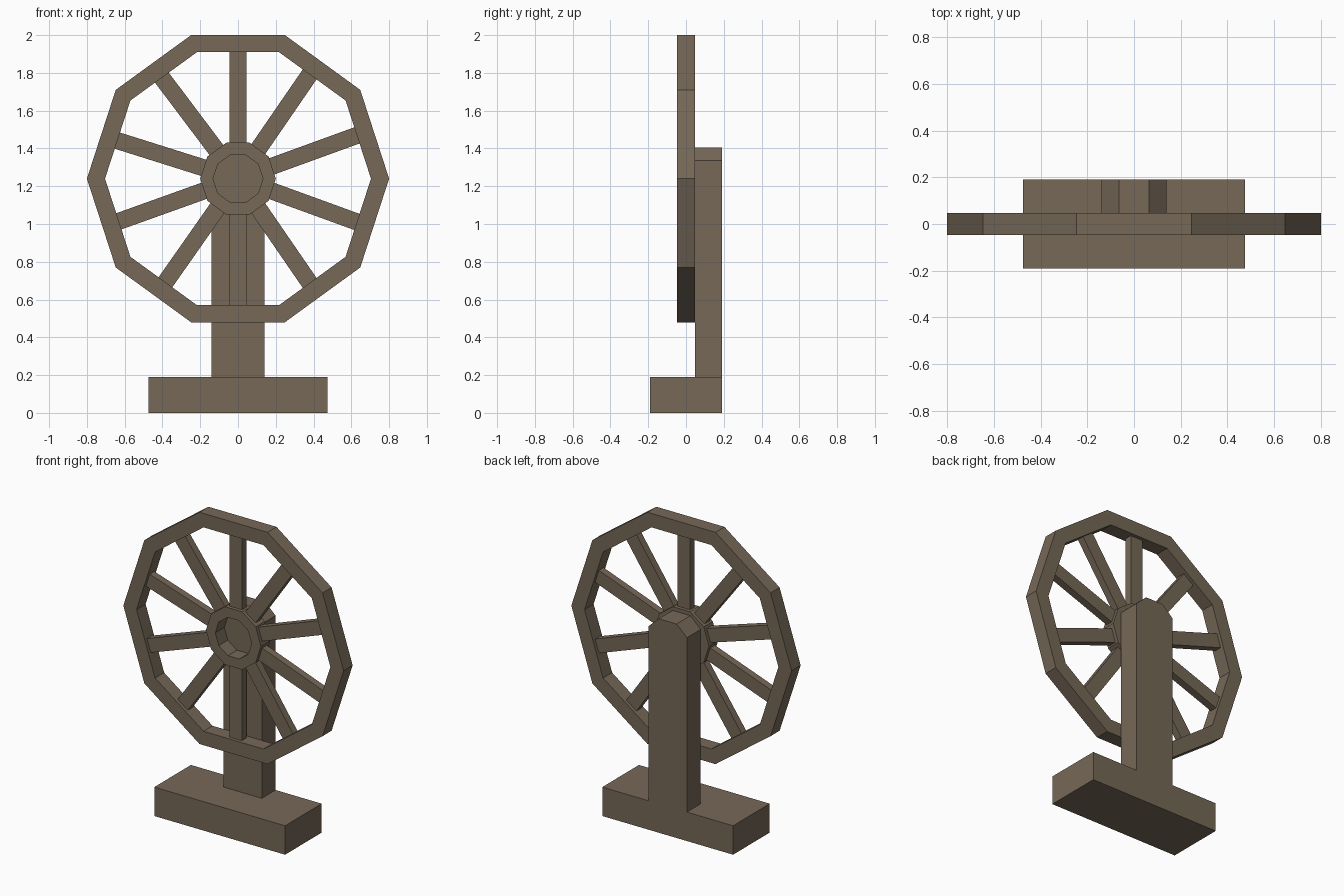
import bpy, bmesh, math
from mathutils import Matrix, Vector

if "Cube" in bpy.data.objects:
    bpy.data.objects.remove(bpy.data.objects["Cube"])

wood = bpy.data.materials.new("weathered_wood")
wood.diffuse_color = (0.18, 0.138, 0.095, 1)
wood.use_nodes = True
wood.node_tree.nodes["Principled BSDF"].inputs["Base Color"].default_value = wood.diffuse_color

AXLE_Z = 1.24      # wheel centre height
HALF = 0.047       # half thickness of wheel


def finish(bm, name):
    bmesh.ops.recalc_face_normals(bm, faces=bm.faces)
    mesh = bpy.data.meshes.new(name)
    bm.to_mesh(mesh)
    bm.free()
    mesh.materials.append(wood)
    obj = bpy.data.objects.new(name, mesh)
    bpy.context.collection.objects.link(obj)
    return obj


def box(name, lo, hi, matrix=Matrix()):
    lo, hi = Vector(lo), Vector(hi)
    size = hi - lo
    bm = bmesh.new()
    bmesh.ops.create_cube(bm, size=1, matrix=matrix @ Matrix.Translation((lo + hi) / 2)
                          @ Matrix.Diagonal((*size, 1)))
    return finish(bm, name)


def ring(name, r_out, r_in, sides=10):
    """Flat-sided ring around the axle, through-hole along y."""
    bm = bmesh.new()
    section = [(r_out, -HALF), (r_out, HALF), (r_in, HALF), (r_in, -HALF)]
    loops = []
    for i in range(sides):
        a = 2 * math.pi * i / sides
        loops.append([bm.verts.new((r * math.cos(a), y, AXLE_Z + r * math.sin(a)))
                      for r, y in section])
    for i in range(sides):
        a, b = loops[i], loops[(i + 1) % sides]
        for k in range(4):
            n = (k + 1) % 4
            bm.faces.new((a[k], a[n], b[n], b[k]))
    return finish(bm, name)


# Base block
box("base", (-0.475, -0.19, 0), (0.475, 0.19, 0.19))

# Upright post with chamfered top, extruded in y
bm = bmesh.new()
profile = [(-0.14, 0.19), (0.14, 0.19), (0.14, 1.335), (0.065, 1.405), (-0.065, 1.405), (-0.14, 1.335)]
face = bm.faces.new([bm.verts.new((x, HALF, z)) for x, z in profile])
ext = bmesh.ops.extrude_face_region(bm, geom=[face], use_keep_orig=True)
bmesh.ops.translate(bm, vec=(0, 0.19 - HALF, 0),
                    verts=[v for v in ext["geom"] if isinstance(v, bmesh.types.BMVert)])
finish(bm, "post")

# Wheel rim and hollow hub
ring("rim", 0.8, 0.704)
ring("hub", 0.2, 0.132)

# Spokes, slightly uneven as on a hand-made wheel
for i, deg in enumerate((90, 55.5, 20, -20, -55.5, -90, 235, 199.7, 162.5, 127)):
    m = Matrix.Translation((0, 0, AXLE_Z)) @ Matrix.Rotation(-math.radians(deg), 4, 'Y')
    box(f"spoke_{i + 1}", (0.18, -0.024, -0.045), (0.675, 0.024, 0.045), m)
